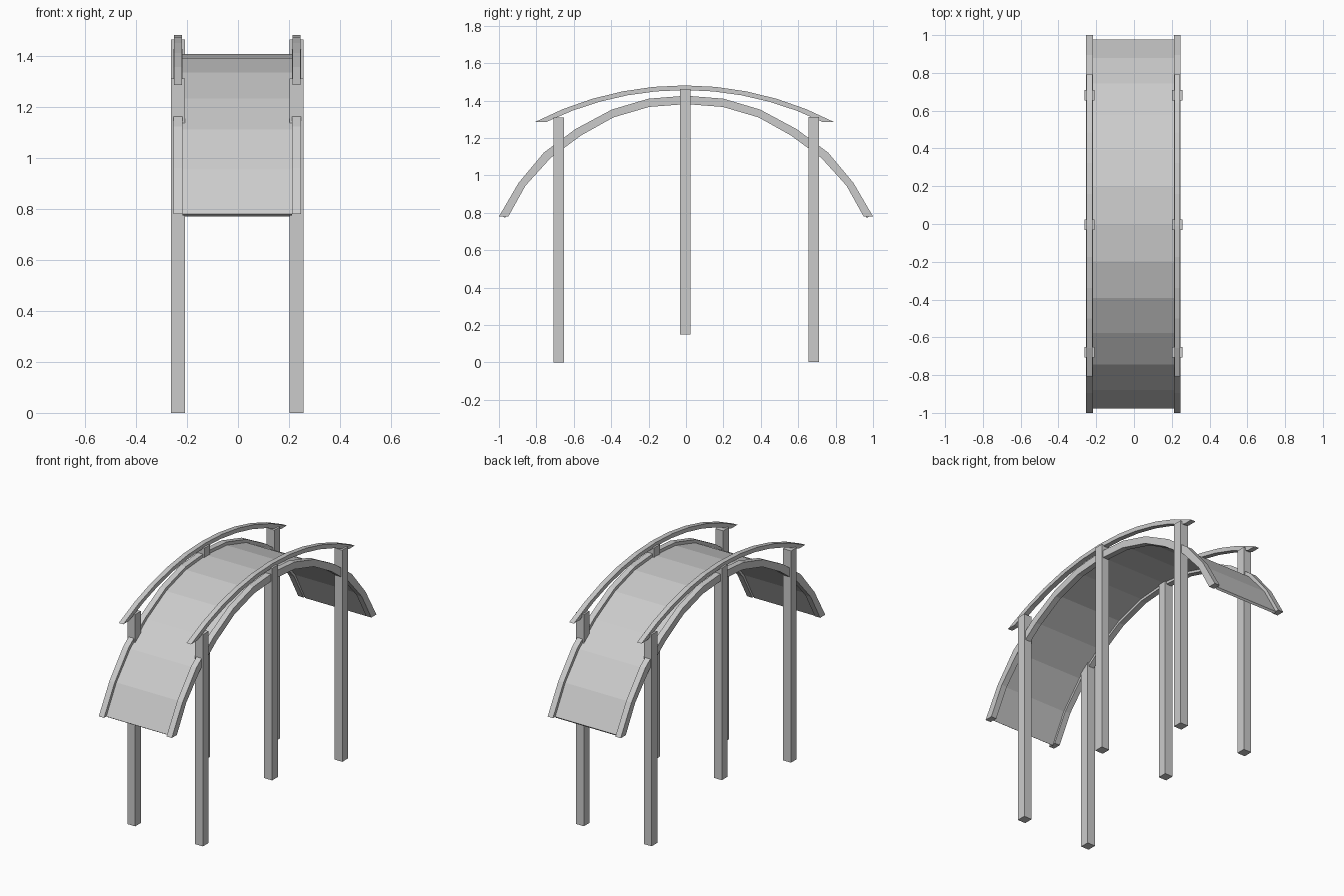
import bpy, bmesh, math

cube = bpy.data.objects.get("Cube")
if cube:
    bpy.data.objects.remove(cube, do_unlink=True)

grey = bpy.data.materials.new("plain_grey")
grey.use_nodes = True
grey.diffuse_color = (0.6, 0.6, 0.6, 1)
grey.node_tree.nodes["Principled BSDF"].inputs["Base Color"].default_value = (0.6, 0.6, 0.6, 1)


def finish(name, bm):
    bmesh.ops.recalc_face_normals(bm, faces=bm.faces[:])
    mesh = bpy.data.meshes.new(name)
    bm.to_mesh(mesh)
    bm.free()
    mesh.materials.append(grey)
    obj = bpy.data.objects.new(name, mesh)
    bpy.context.collection.objects.link(obj)
    return obj


def ribbon(name, outer, inner, x0, x1):
    """Curved band between two (y, z) lines, spanning x0 to x1."""
    bm = bmesh.new()
    rows = [[bm.verts.new(c) for c in ((x0, *o), (x1, *o), (x1, *i), (x0, *i))]
            for o, i in zip(outer, inner)]
    for a, b in zip(rows, rows[1:]):
        for k in range(4):
            n = (k + 1) % 4
            bm.faces.new((a[k], a[n], b[n], b[k]))
    bm.faces.new(rows[0])
    bm.faces.new(rows[-1])
    return finish(name, bm)


def box(name, lo, hi):
    bm = bmesh.new()
    bmesh.ops.create_cube(bm, size=1)
    for v in bm.verts:
        v.co = [(l + h) / 2 + c * (h - l) for l, h, c in zip(lo, hi, v.co)]
    return finish(name, bm)


def mirrored(half):
    return half + [(-y, z) for y, z in reversed(half[:-1])]


def arc(half_width, base, top, steps=10):
    rise = top - base
    r = (half_width ** 2 + rise ** 2) / (2 * rise)
    a = math.asin(half_width / r)
    angles = [a * (2 * k / steps - 1) for k in range(steps + 1)]
    return [(r * math.sin(t) - 0.008, top - r + r * math.cos(t)) for t in angles]


def between(a, b, f):
    return [(p[0] + (q[0] - p[0]) * f, p[1] + (q[1] - p[1]) * f) for p, q in zip(a, b)]


# Arched side beam lines
beam_top = mirrored([(-1, .78), (-.895, .96), (-.76, 1.122), (-.592, 1.247),
                     (-.396, 1.352), (-.2, 1.41), (0, 1.426)])
beam_under = mirrored([(-.95, .78), (-.858, .945), (-.722, 1.095), (-.56, 1.214),
                       (-.388, 1.31), (-.197, 1.366), (0, 1.381)])

# Thin deck running between the beams
deck_top = between(beam_top, beam_under, .45)
deck_under = between(beam_top, beam_under, .65)
deck_under[0] = (deck_under[0][0], .773)
deck_under[-1] = (deck_under[-1][0], .77)
ribbon("deck", deck_top, deck_under, -.217, .212)

# Beams, handrails and posts on both sides
for side, s in (("left", 1), ("right", -1)):
    x = s * .232 - .003
    ribbon(side + "_beam", beam_top, beam_under, x - .018, x + .018)
    ribbon(side + "_handrail", arc(.8, 1.285, 1.481), arc(.74, 1.285, 1.456),
           x - .0155, x + .0155)
    for place, y, foot, head in (("front", -.68, 0, 1.31), ("middle", -.004, .15, 1.462),
                                 ("back", .682, .003, 1.312)):
        box(f"{side}_{place}_post", (x - .027, y - .028, foot), (x + .027, y + .028, head))
